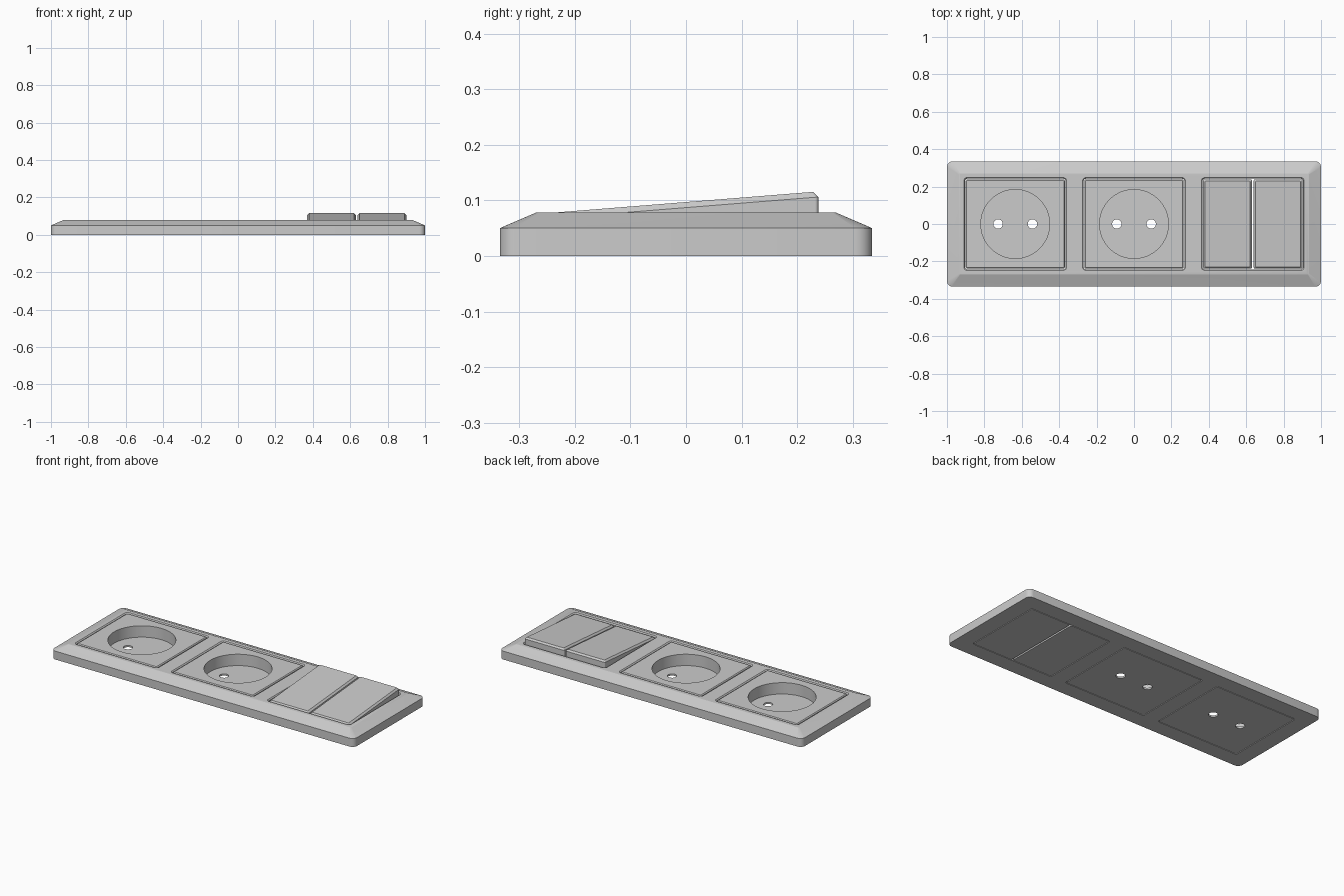
import bpy, bmesh
from math import cos, sin, pi

if "Cube" in bpy.data.objects:
    bpy.data.objects.remove(bpy.data.objects["Cube"])

PITCH = 0.635


def loft(name, rings, x=0.0, slope=0.0, seg=6):
    """Stack rounded rectangles (half x, half y, radius, z); sloped rings follow y."""
    bm = bmesh.new()
    loops = []
    for i, (hx, hy, r, z) in enumerate(rings):
        loop = []
        for k, (sx, sy) in enumerate([(1, 1), (-1, 1), (-1, -1), (1, -1)]):
            for s in range(seg + 1):
                a = (k + s / seg) * pi / 2
                px = sx * (hx - r) + r * cos(a)
                py = sy * (hy - r) + r * sin(a)
                loop.append(bm.verts.new((x + px, py, z + (slope * py if i else 0))))
        loops.append(loop)
    n = len(loops[0])
    for a, b in zip(loops, loops[1:]):
        for j in range(n):
            bm.faces.new((a[j], a[(j + 1) % n], b[(j + 1) % n], b[j]))
    bm.faces.new(loops[0][::-1])
    bm.faces.new(loops[-1])
    bmesh.ops.recalc_face_normals(bm, faces=bm.faces)
    mesh = bpy.data.meshes.new(name)
    bm.to_mesh(mesh)
    bm.free()
    ob = bpy.data.objects.new(name, mesh)
    bpy.context.collection.objects.link(ob)
    return ob


def cylinder(name, x, r, z0, z1, sides):
    bpy.ops.mesh.primitive_cylinder_add(vertices=sides, radius=r, depth=z1 - z0,
                                        location=(x, 0, (z0 + z1) / 2))
    ob = bpy.context.object
    ob.name = name
    return ob


def activate(ob):
    bpy.ops.object.select_all(action='DESELECT')
    ob.select_set(True)
    bpy.context.view_layer.objects.active = ob


def cut(ob, cutters):
    activate(ob)
    for c in cutters:
        m = ob.modifiers.new("cut", 'BOOLEAN')
        m.operation = 'DIFFERENCE'
        m.solver = 'EXACT'
        m.object = c
        bpy.ops.object.modifier_apply(modifier=m.name)
        bpy.data.objects.remove(c)


def smooth(ob):
    activate(ob)
    bpy.ops.object.shade_smooth_by_angle(angle=pi / 9)


# Surround frame with sloped border and three flared windows
frame = loft("frame", [(1, 0.335, 0.03, 0), (1, 0.335, 0.03, 0.05),
                       (0.935, 0.27, 0.006, 0.078)])
cut(frame, [loft("window_cutter", [(0.269, 0.242, 0.012, -0.02), (0.269, 0.242, 0.012, 0.072),
                                   (0.279, 0.252, 0.022, 0.082)], x=i * PITCH)
            for i in (-1, 0, 1)])
smooth(frame)

# Two socket inserts: round well and a pair of pin holes
for name, x in (("left_socket", -PITCH), ("middle_socket", 0)):
    socket = loft(name, [(0.265, 0.238, 0.008, 0), (0.265, 0.238, 0.008, 0.073),
                         (0.26, 0.233, 0.006, 0.078)], x=x)
    cut(socket, [cylinder("well_cutter", x, 0.184, 0.01, 0.12, 64)] +
        [cylinder("pin_cutter", x + s * 0.092, 0.025, -0.05, 0.05, 32) for s in (-1, 1)])
    smooth(socket)

# Double switch: two tilted rockers with bevelled rims
for name, s in (("left_rocker", -1), ("right_rocker", 1)):
    rocker = loft(name, [(0.13, 0.238, 0.006, 0), (0.13, 0.238, 0.006, 0.087),
                         (0.121, 0.229, 0.004, 0.097)], x=PITCH + s * 0.135, slope=0.08)
    smooth(rocker)
